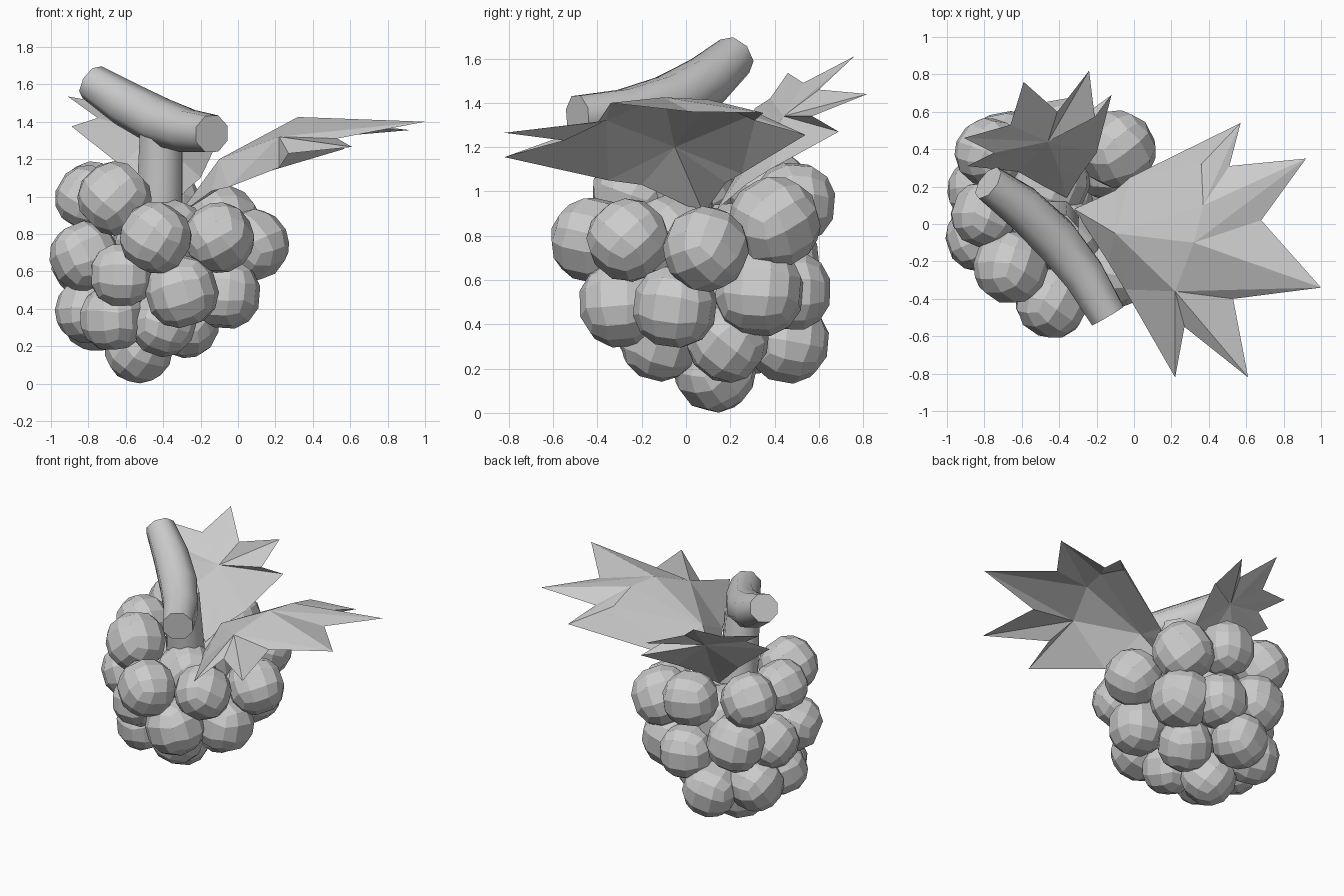
import bpy, bmesh, math, random
from mathutils import Vector, Euler

if "Cube" in bpy.data.objects:
    bpy.data.objects.remove(bpy.data.objects["Cube"])

random.seed(4)
grey = bpy.data.materials.new("plain grey")
grey.diffuse_color = (0.6, 0.6, 0.6, 1)
grey.use_nodes = True
grey.node_tree.nodes["Principled BSDF"].inputs["Base Color"].default_value = grey.diffuse_color


def make_object(name, bm):
    mesh = bpy.data.meshes.new(name)
    bm.to_mesh(mesh)
    bm.free()
    mesh.materials.append(grey)
    ob = bpy.data.objects.new(name, mesh)
    bpy.context.collection.objects.link(ob)
    return ob


def berry(x, y, z, r):
    # Faceted ball: a cube with three faces per side, rounded and turned at random
    bm = bmesh.new()
    bmesh.ops.create_cube(bm, size=2)
    bmesh.ops.subdivide_edges(bm, edges=bm.edges[:], cuts=2, use_grid_fill=True)
    turn = Euler([random.uniform(0, math.pi) for _ in range(3)]).to_matrix()
    for v in bm.verts:
        v.co = turn @ v.co.normalized() * r + Vector((x, y, z))
    make_object("berry", bm)


# Berries, from the top ring down to the tip
for b in [(-.66, -.23, .99, .20), (-.80, .05, .99, .18), (-.77, .38, 1.0, .19),
          (-.38, .49, .95, .19), (-.09, .40, .86, .21), (-.44, -.42, .78, .195),
          (-.10, -.26, .78, .19), (.08, .09, .74, .195), (-.82, -.07, .68, .19),
          (-.62, -.25, .58, .18), (-.30, -.29, .49, .20), (-.07, -.05, .48, .195),
          (-.13, .33, .55, .21), (-.34, .47, .55, .19), (-.69, .41, .68, .20),
          (-.81, .18, .64, .19), (-.80, .05, .39, .18), (-.67, -.13, .35, .18),
          (-.76, .29, .36, .19), (-.40, -.12, .32, .18), (-.28, .19, .32, .185),
          (-.52, .46, .32, .19), (-.53, .13, .185, .185),
          (-.36, -.07, .79, .20), (-.45, .22, .74, .22), (-.45, .12, .5, .24)]:
    berry(*b)


def tube(name, path, radii, sides=8):
    # Round rod swept along a path, with flat end caps
    bm = bmesh.new()
    path = [Vector(p) for p in path]
    rings = []
    for i, p in enumerate(path):
        t = (path[min(i + 1, len(path) - 1)] - path[max(i - 1, 0)]).normalized()
        side = t.cross(Vector((.75, .66, 0.05))).normalized()
        up = side.cross(t)
        rings.append([bm.verts.new(p + radii[i] * (side * math.cos(a) + up * math.sin(a)))
                      for a in [math.tau * (k + .5) / sides for k in range(sides)]])
    for a, b in zip(rings, rings[1:]):
        for k in range(sides):
            n = (k + 1) % sides
            bm.faces.new((a[k], a[n], b[n], b[k]))
    bm.faces.new(rings[0])
    bm.faces.new(rings[-1])
    bmesh.ops.recalc_face_normals(bm, faces=bm.faces[:])
    ob = make_object(name, bm)
    bpy.context.view_layer.objects.active = ob
    ob.select_set(True)
    bpy.ops.object.shade_smooth_by_angle(angle=math.radians(50))
    ob.select_set(False)


# Stalk and the bent twig across its top
tube("stalk", [(-.42, .02, .7), (-.42, -.01, 1.0), (-.41, -.06, 1.36)], [.14, .13, .12])
tube("twig", [(-.78, .22, 1.61), (-.60, .09, 1.495), (-.42, -.08, 1.40),
              (-.27, -.27, 1.35), (-.14, -.49, 1.335)], [.10, .122, .13, .12, .105])


def leaf(name, base, mid, ridge, edge):
    # Jagged leaf: a narrow neck rises from base to mid, then opens to a ridge
    # running across the leaf. Each edge point is (x, y, z, ridge point it joins).
    bm = bmesh.new()
    base, mid = bm.verts.new(base), bm.verts.new(mid)
    tops = [bm.verts.new(p) for p in ridge]
    rim = [bm.verts.new(p[:3]) for p in edge]
    join = [p[3] for p in edge]
    for i in range(1, len(rim) - 2):
        a, b = tops[join[i]], tops[join[i + 1]]
        bm.faces.new((a, rim[i], rim[i + 1]))
        if a != b:
            bm.faces.new((a, rim[i + 1], b))
    for a, b in zip(tops, tops[1:]):
        bm.faces.new((mid, a, b))
    for neck, wide, top in ((rim[0], rim[1], tops[0]), (rim[-1], rim[-2], tops[-1])):
        bm.faces.new((base, neck, mid))
        bm.faces.new((neck, wide, mid))
        bm.faces.new((mid, wide, top))
    bmesh.ops.recalc_face_normals(bm, faces=bm.faces[:])
    make_object(name, bm)


leaf("right_leaf", (-.32, .08, .90), (-.10, -.05, 1.20),
     [(.22, -.36, 1.32), (.32, -.10, 1.425), (.37, .10, 1.415), (.36, .32, 1.355)],
     [(-.14, -.20, 1.03, 0), (-.05, -.35, 1.05, 0), (.22, -.82, 1.155, 0),
      (.27, -.55, 1.23, 0), (.61, -.82, 1.265, 0), (.53, -.40, 1.31, 0),
      (1.0, -.34, 1.40, 1), (.68, .02, 1.36, 1), (.92, .35, 1.355, 2),
      (.51, .31, 1.32, 2), (.57, .54, 1.255, 3), (-.02, .25, 1.08, 3),
      (-.10, .18, 1.04, 3)])
leaf("back_leaf", (-.36, .14, .92), (-.40, .29, 1.13), [(-.46, .44, 1.34)],
     [(-.28, .27, 1.03, 0), (-.20, .38, 1.10, 0), (-.12, .69, 1.27, 0),
      (-.21, .57, 1.34, 0), (-.24, .82, 1.44, 0), (-.41, .60, 1.46, 0),
      (-.59, .76, 1.61, 0), (-.66, .53, 1.49, 0), (-.91, .46, 1.535, 0),
      (-.75, .38, 1.42, 0), (-.89, .31, 1.375, 0), (-.62, .28, 1.16, 0),
      (-.48, .20, 1.03, 0)])
